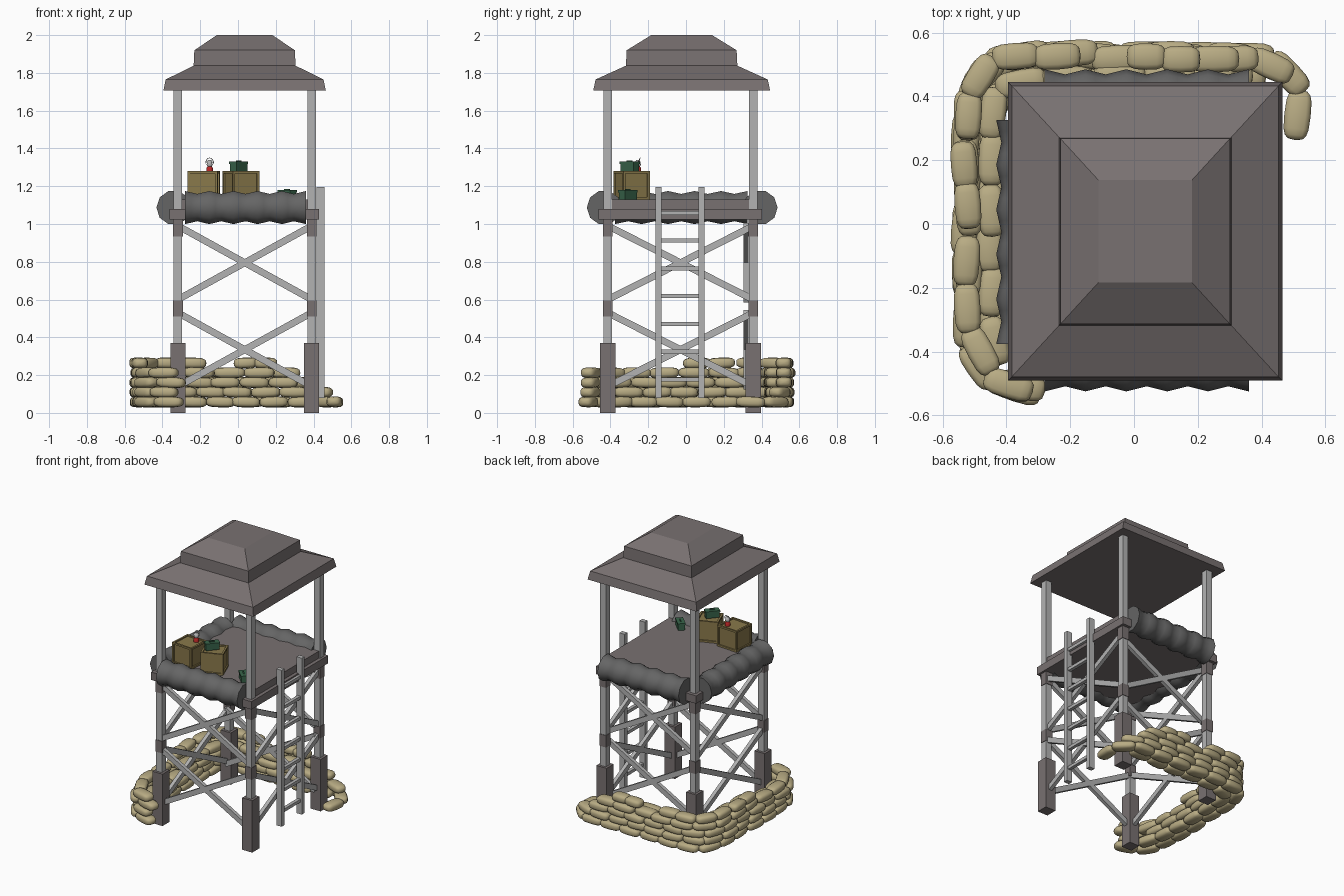
import bpy, bmesh, math, random
from mathutils import Vector, Matrix

if "Cube" in bpy.data.objects:
    bpy.data.objects.remove(bpy.data.objects["Cube"])

random.seed(4)
CX, CY, HX, HY = 0.036, -0.029, 0.354, 0.385   # tower centre and post half spacing


def material(name, rgb):
    m = bpy.data.materials.new(name)
    m.diffuse_color = (*rgb, 1)
    m.use_nodes = True
    m.node_tree.nodes["Principled BSDF"].inputs["Base Color"].default_value = m.diffuse_color
    return m


BROWN = material("brown_paint", (0.19, 0.165, 0.165))
METAL = material("light_metal", (0.45, 0.45, 0.45))
DARK = material("dark_canvas", (0.13, 0.13, 0.13))
SAND = material("burlap", (0.48, 0.41, 0.23))
WOOD = material("crate_wood", (0.25, 0.19, 0.07))
GREEN = material("green_paint", (0.04, 0.13, 0.07))
RED = material("red_paint", (0.5, 0.02, 0.02))


def finish(name, bm, mat, smooth=False):
    bmesh.ops.recalc_face_normals(bm, faces=bm.faces[:])
    me = bpy.data.meshes.new(name)
    for f in bm.faces:
        f.smooth = smooth and len(f.verts) <= 4
    bm.to_mesh(me)
    bm.free()
    me.materials.append(mat)
    ob = bpy.data.objects.new(name, me)
    bpy.context.collection.objects.link(ob)
    return ob


def box(bm, c, size, rot=Matrix()):
    m = Matrix.Translation(c) @ rot @ Matrix.Diagonal((*size, 1))
    return bmesh.ops.create_cube(bm, size=1, matrix=m)["verts"]


def span(bm, x, y, z):
    box(bm, [(a + b) / 2 for a, b in (x, y, z)], [b - a for a, b in (x, y, z)])


def beam(bm, a, b, depth, height):
    a, b = Vector(a), Vector(b)
    rot = (b - a).to_track_quat('X', 'Z').to_matrix().to_4x4()
    box(bm, (a + b) / 2, ((b - a).length, depth, height), rot)


def loft(bm, rings):
    rows = [[bm.verts.new(p) for p in r] for r in rings]
    n = len(rows[0])
    for r, s in zip(rows, rows[1:]):
        for i in range(n):
            bm.faces.new((r[i], r[(i + 1) % n], s[(i + 1) % n], s[i]))
    bm.faces.new(rows[0])
    bm.faces.new(rows[-1])


# stepped roof
bm = bmesh.new()
loft(bm, [[(0.035 + sx * hx, -0.023 + sy * hy, z) for sx, sy in ((-1, -1), (1, -1), (1, 1), (-1, 1))]
          for hx, hy, z in ((0.43, 0.468, 1.706), (0.418, 0.456, 1.765), (0.27, 0.295, 1.838),
                            (0.266, 0.291, 1.92), (0.147, 0.161, 2.0))])
finish("roof", bm, BROWN)

# posts, feet and collars
posts, feet, collars = bmesh.new(), bmesh.new(), bmesh.new()
for sx in (-1, 1):
    for sy in (-1, 1):
        x, y = CX + sx * HX, CY + sy * HY
        box(posts, (x, y, 0.86), (0.045, 0.045, 1.7))
        box(feet, (x, y, 0.185), (0.08, 0.08, 0.37))
        box(collars, (x, y, 0.552), (0.052, 0.052, 0.085))
        box(collars, (x, y, 0.98), (0.052, 0.052, 0.09))
finish("posts", posts, METAL)
finish("post_feet", feet, BROWN)
finish("post_collars", collars, BROWN)

# crossed braces on four sides
bm = bmesh.new()
for z0, z1 in ((0.14, 0.53), (0.6, 0.99)):
    for s in (-1, 1):
        y = CY - HY if s < 0 else 0.318
        for a, b in ((z0, z1), (z1, z0)):
            beam(bm, (CX - HX, y, a), (CX + HX, y, b), 0.026, 0.036)
            beam(bm, (CX + s * HX, CY - HY, a), (CX + s * HX, CY + HY, b), 0.026, 0.036)
finish("cross_braces", bm, METAL)

# platform frame and floor
bm = bmesh.new()
span(bm, (-0.362, 0.43), (-0.463, 0.402), (1.024, 1.08))
finish("platform_frame", bm, BROWN)
bm = bmesh.new()
span(bm, (-0.33, 0.405), (-0.394, 0.335), (1.078, 1.13))
finish("platform_floor", bm, BROWN)

# ladder
bm = bmesh.new()
for y in (-0.145, 0.082):
    span(bm, (0.415, 0.457), (y - 0.016, y + 0.016), (0.08, 1.195))
for i in range(7):
    box(bm, (0.436, -0.031, 0.177 + i * 0.147), (0.024, 0.21, 0.022))
finish("ladder", bm, METAL)


# wavy canvas rolls around three sides
def roll(name, a, b):
    a, b = Vector(a), Vector(b)
    side = (b - a).normalized().cross(Vector((0, 0, 1)))
    bm = bmesh.new()
    rings = []
    for k in range(21):
        t = k / 20
        r = 0.084 + 0.008 * math.cos(t * 10 * math.pi)
        rings.append([a.lerp(b, t) + side * r * math.cos(q) + Vector((0, 0, r * math.sin(q)))
                      for q in (2 * math.pi * i / 10 for i in range(10))])
    loft(bm, rings)
    finish(name, bm, DARK, True)


roll("front_roll", (-0.28, -0.433, 1.087), (0.36, -0.433, 1.087))
roll("back_roll", (-0.28, 0.393, 1.087), (0.36, 0.393, 1.087))
roll("left_roll", (-0.34, -0.376, 1.087), (-0.34, 0.326, 1.087))


# sandbags: rounded pillows laid along a path
def bag(bm, c, length, angle):
    vs = bmesh.ops.create_uvsphere(bm, u_segments=14, v_segments=8, radius=1)["verts"]
    p = lambda v, e: math.copysign(abs(v) ** e, v)
    m = (Matrix.Translation(c) @ Matrix.Rotation(angle, 4, 'Z')
         @ Matrix.Rotation(random.uniform(-0.04, 0.04), 4, 'Y'))
    for v in vs:
        x, y, z = v.co.z, v.co.x, v.co.y
        v.co = m @ Vector((p(x, 0.6) * length / 2, p(y, 0.6) * 0.042, p(z, 0.7) * 0.029))


def at(path, s):
    for a, b in zip(path, path[1:]):
        a, b = Vector(a), Vector(b)
        d = (b - a).length
        if s <= d:
            break
        s -= d
    return a.lerp(b, min(s / d, 1))


def wall(name, path, courses):
    bm = bmesh.new()
    for layer, s0, s1 in courses:
        n = max(1, round((s1 - s0) / 0.148))
        step = (s1 - s0) / n
        for i in range(n):
            a, b = at(path, s0 + i * step), at(path, s0 + (i + 1) * step)
            d, c = b - a, (a + b) / 2
            jit = random.uniform(-0.008, 0.008)
            bag(bm, (c.x + jit, c.y + jit, 0.058 + layer * 0.0515), step + 0.008,
                math.atan2(d.y, d.x) + random.uniform(-0.09, 0.09))
    finish(name, bm, SAND, True)


wall("sandbag_wall_outer",
     [(-0.29, -0.53), (-0.43, -0.5), (-0.525, -0.38), (-0.525, 0.42), (-0.46, 0.51),
      (-0.3, 0.53), (0.45, 0.52), (0.53, 0.43), (0.5, 0.25)],
     [(0, 0, 2.4), (1, 0.03, 2.18), (2, 0, 2.06), (3, 0.03, 2.0), (4, 0.66, 1.5), (4, 1.65, 1.88)])
wall("sandbag_wall_inner",
     [(-0.41, -0.43), (-0.45, -0.35), (-0.452, 0.4), (-0.4, 0.455), (0.42, 0.46)],
     [(0, 0, 1.72), (1, 0.06, 1.68), (2, 0, 1.62), (3, 0.4, 1.5)])


# crates with recessed panels
def crate(name, c, size, deg):
    bm = bmesh.new()
    box(bm, c, (size, size, 0.15), Matrix.Rotation(math.radians(deg), 4, 'Z'))
    bmesh.ops.inset_individual(bm, faces=bm.faces[:], thickness=0.018)
    bmesh.ops.inset_individual(bm, faces=[f for f in bm.faces if f.calc_area() > 0.008],
                               thickness=0.001, depth=-0.008)
    finish(name, bm, WOOD)


crate("left_crate", (-0.182, -0.288, 1.205), 0.16, -4)
crate("right_crate", (0.016, -0.288, 1.205), 0.15, 21)


# small green boxes with overhanging lids and handles
def supply_box(name, c, deg):
    rot = Matrix.Rotation(math.radians(deg), 4, 'Z')
    bm = bmesh.new()
    for size, z in (((0.09, 0.045, 0.04), 0.02), ((0.096, 0.051, 0.012), 0.044),
                    ((0.035, 0.008, 0.006), 0.053)):
        box(bm, Vector(c) + Vector((0, 0, z)), size, rot)
    finish(name, bm, GREEN)


supply_box("crate_top_box", (0.003, -0.298, 1.28), 50)
supply_box("floor_box", (0.26, -0.308, 1.13), -45)


# lantern
def lathe(name, profile, mat):
    bm = bmesh.new()
    loft(bm, [[(-0.15 + r * math.cos(q), -0.255 + r * math.sin(q), z)
               for q in (2 * math.pi * i / 12 for i in range(12))] for r, z in profile])
    finish(name, bm, mat, True)


lathe("lantern_base", [(0.018, 1.275), (0.018, 1.295), (0.012, 1.304)], RED)
lathe("lantern_glass", [(0.011, 1.304), (0.017, 1.314), (0.011, 1.326)], METAL)
lathe("lantern_cap", [(0.019, 1.325), (0.012, 1.333), (0.008, 1.34)], METAL)
bm = bmesh.new()
arc = [(-0.15 + 0.021 * math.cos(math.pi * i / 8), -0.255 + 0.012 * math.sin(math.pi * i / 8),
        1.32 + 0.03 * math.sin(math.pi * i / 8)) for i in range(9)]
for a, b in zip(arc, arc[1:]):
    beam(bm, a, b, 0.003, 0.003)
finish("lantern_handle", bm, METAL)
